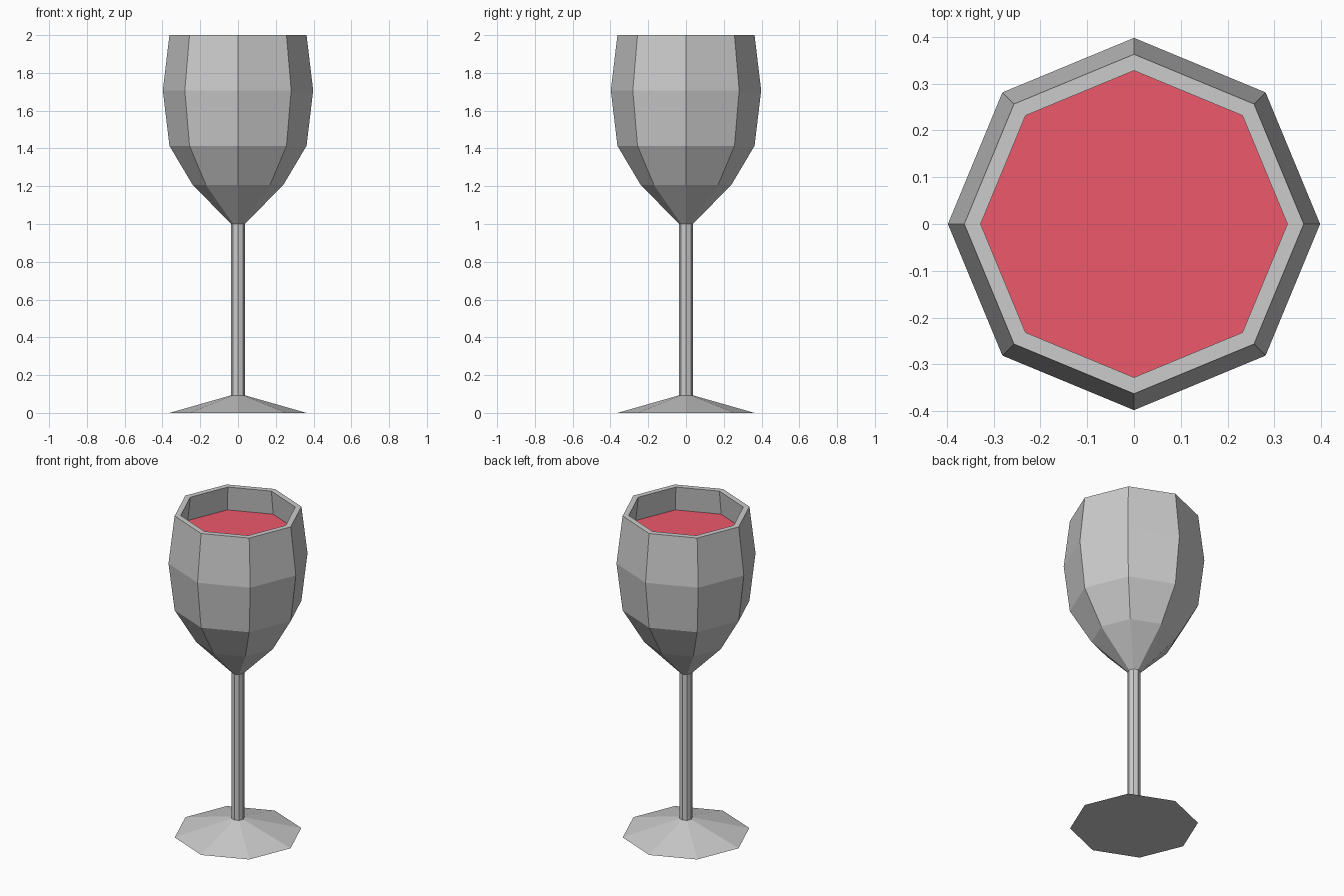
import bpy, bmesh
from math import cos, sin, pi

if "Cube" in bpy.data.objects:
    bpy.data.objects.remove(bpy.data.objects["Cube"])

SIDES = 8


def lathe(name, profile):
    """Spin an (r, z) profile into a faceted solid; r = 0 closes to a point, open ends get a cap."""
    bm = bmesh.new()
    rings = []
    for r, z in profile:
        rings.append([bm.verts.new((r * cos(2 * pi * i / SIDES), r * sin(2 * pi * i / SIDES), z))
                      for i in range(SIDES)])
    for a, b in zip(rings, rings[1:]):
        for i in range(SIDES):
            j = (i + 1) % SIDES
            bm.faces.new((a[i], a[j], b[j], b[i]))
    bm.faces.new(rings[0][::-1])
    bm.faces.new(rings[-1])
    bmesh.ops.recalc_face_normals(bm, faces=bm.faces[:])
    mesh = bpy.data.meshes.new(name)
    bm.to_mesh(mesh)
    bm.free()
    obj = bpy.data.objects.new(name, mesh)
    bpy.context.collection.objects.link(obj)
    return obj


# Glass: foot, stem, outer bowl, rim, then back down the inner wall
lathe("glass", [
    (0.362, 0.0), (0.036, 0.093), (0.036, 1.0),
    (0.24, 1.207), (0.363, 1.414), (0.398, 1.707), (0.363, 2.0),
    (0.328, 2.0), (0.362, 1.707), (0.329, 1.425), (0.214, 1.232), (0.03, 1.05),
])

# Wine: body filling the bowl, just inside the inner wall
wine = lathe("wine", [
    (0.025, 1.06), (0.21, 1.24), (0.325, 1.43), (0.358, 1.707), (0.345, 1.85),
])
red = bpy.data.materials.new("red_wine")
red.diffuse_color = (0.85, 0.1, 0.145, 1)
red.use_nodes = True
red.node_tree.nodes["Principled BSDF"].inputs["Base Color"].default_value = red.diffuse_color
wine.data.materials.append(red)
